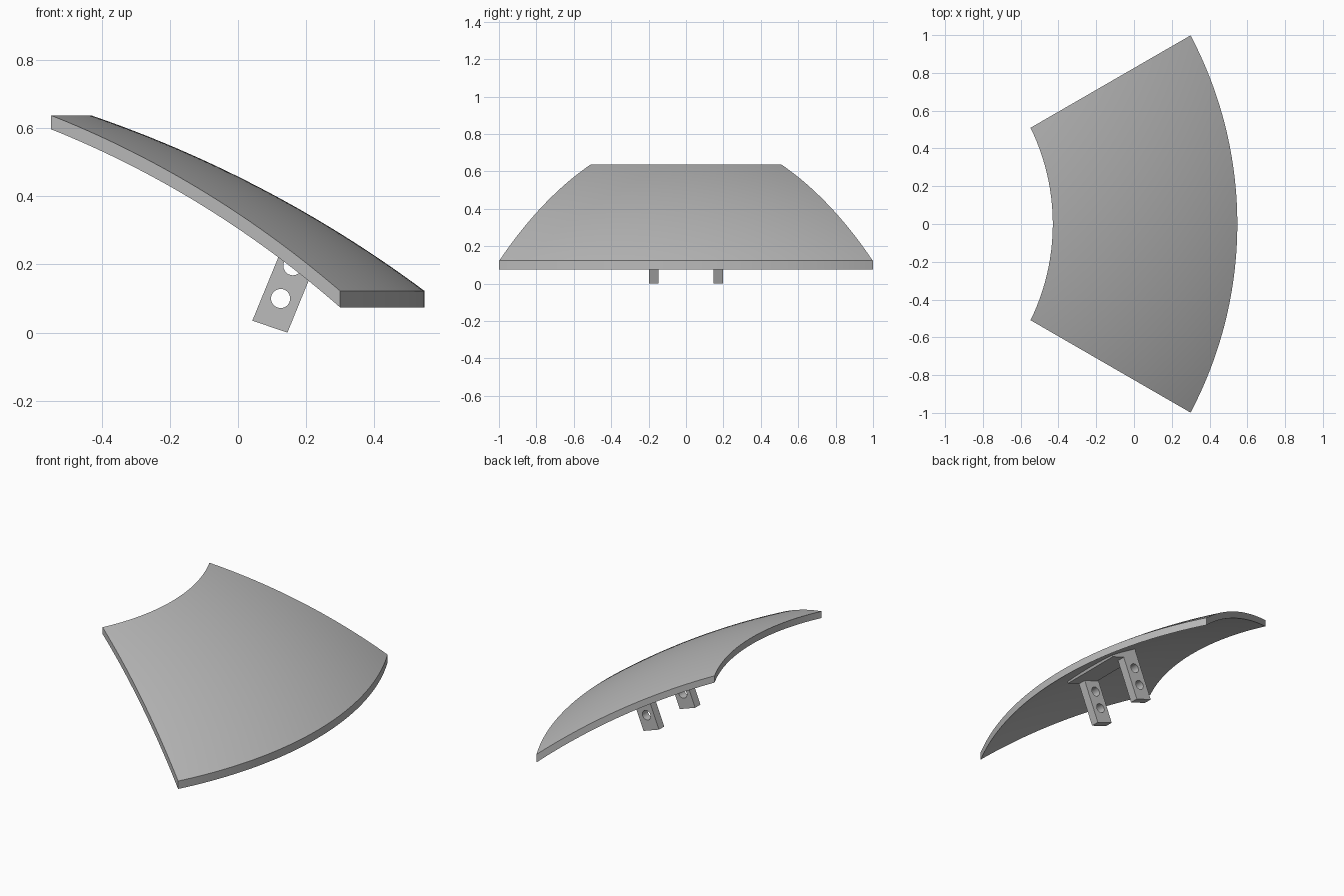
import bpy
import bmesh
import math

if "Cube" in bpy.data.objects:
    bpy.data.objects.remove(bpy.data.objects["Cube"], do_unlink=True)

# Single plain grey material
grey = bpy.data.materials.new("plain_grey")
grey.use_nodes = True
grey.diffuse_color = (0.5, 0.5, 0.5, 1)
grey.node_tree.nodes["Principled BSDF"].inputs["Base Color"].default_value = (0.5, 0.5, 0.5, 1)

AXIS_X = -1.59            # vertical axis of the dome the panel is cut from
CENTRE_Z = -2.75
R_OUTER, R_INNER = 3.58, 3.5415


def finish(name, bm):
    bmesh.ops.recalc_face_normals(bm, faces=bm.faces[:])
    mesh = bpy.data.meshes.new(name)
    bm.to_mesh(mesh)
    bm.free()
    mesh.materials.append(grey)
    obj = bpy.data.objects.new(name, mesh)
    bpy.context.collection.objects.link(obj)
    return obj


def activate(obj):
    bpy.ops.object.select_all(action='DESELECT')
    obj.select_set(True)
    bpy.context.view_layer.objects.active = obj


def smooth(obj):
    activate(obj)
    bpy.ops.object.shade_smooth_by_angle(angle=math.radians(30))


def prism(name, profile, y0, y1):
    """Side profile in x and z, extruded from y0 to y1."""
    bm = bmesh.new()
    face = bm.faces.new([bm.verts.new((x, y0, z)) for x, z in profile])
    ext = bmesh.ops.extrude_face_region(bm, geom=[face])["geom"]
    bmesh.ops.translate(bm, vec=(0, y1 - y0, 0),
                        verts=[v for v in ext if isinstance(v, bmesh.types.BMVert)])
    return finish(name, bm)


def dome_z(r, radius):
    return CENTRE_Z + math.sqrt(radius ** 2 - r ** 2)


# Curved panel: a sector of a spherical shell with vertical cut edges
bm = bmesh.new()
bmesh.ops.create_grid(bm, x_segments=32, y_segments=64, size=1)
for v in bm.verts:
    r = 1.16 + (v.co.x + 1) / 2 * (2.137 - 1.16)
    a = v.co.y * (math.radians(30) - math.asin(0.08 / r))
    v.co = (AXIS_X + r * math.cos(a), r * math.sin(a), dome_z(r, R_OUTER))
under = bmesh.ops.extrude_face_region(bm, geom=bm.faces[:])["geom"]
for v in under:
    if isinstance(v, bmesh.types.BMVert):
        v.co.z = dome_z(math.hypot(v.co.x - AXIS_X, v.co.y), R_INNER)
smooth(finish("curved_panel", bm))

# Mounting block set into the underside
prism("mounting_block", [(0.15, 0.268), (0.323, 0.212), (0.335, 0.235), (0.16, 0.343)], -0.198, 0.198)

# Two drilled lugs
LUG = [(0.042, 0.035), (0.145, 0.0), (0.251, 0.26), (0.163, 0.33)]
HOLES = [(0.125, 0.1), (0.161, 0.196)]
for side, name in ((1, "back_lug"), (-1, "front_lug")):
    lug = prism(name, LUG, side * 0.147, side * 0.198)
    for x, z in HOLES:
        circle = [(x + 0.028 * math.cos(k * math.tau / 32),
                   z + 0.028 * math.sin(k * math.tau / 32)) for k in range(32)]
        cutter = prism("hole_cutter", circle, side * 0.1, side * 0.25)
        cutter.hide_render = True
        mod = lug.modifiers.new("hole", 'BOOLEAN')
        mod.operation = 'DIFFERENCE'
        mod.solver = 'EXACT'
        mod.object = cutter
        activate(lug)
        bpy.ops.object.modifier_apply(modifier=mod.name)
        bpy.data.objects.remove(cutter, do_unlink=True)
    smooth(lug)
